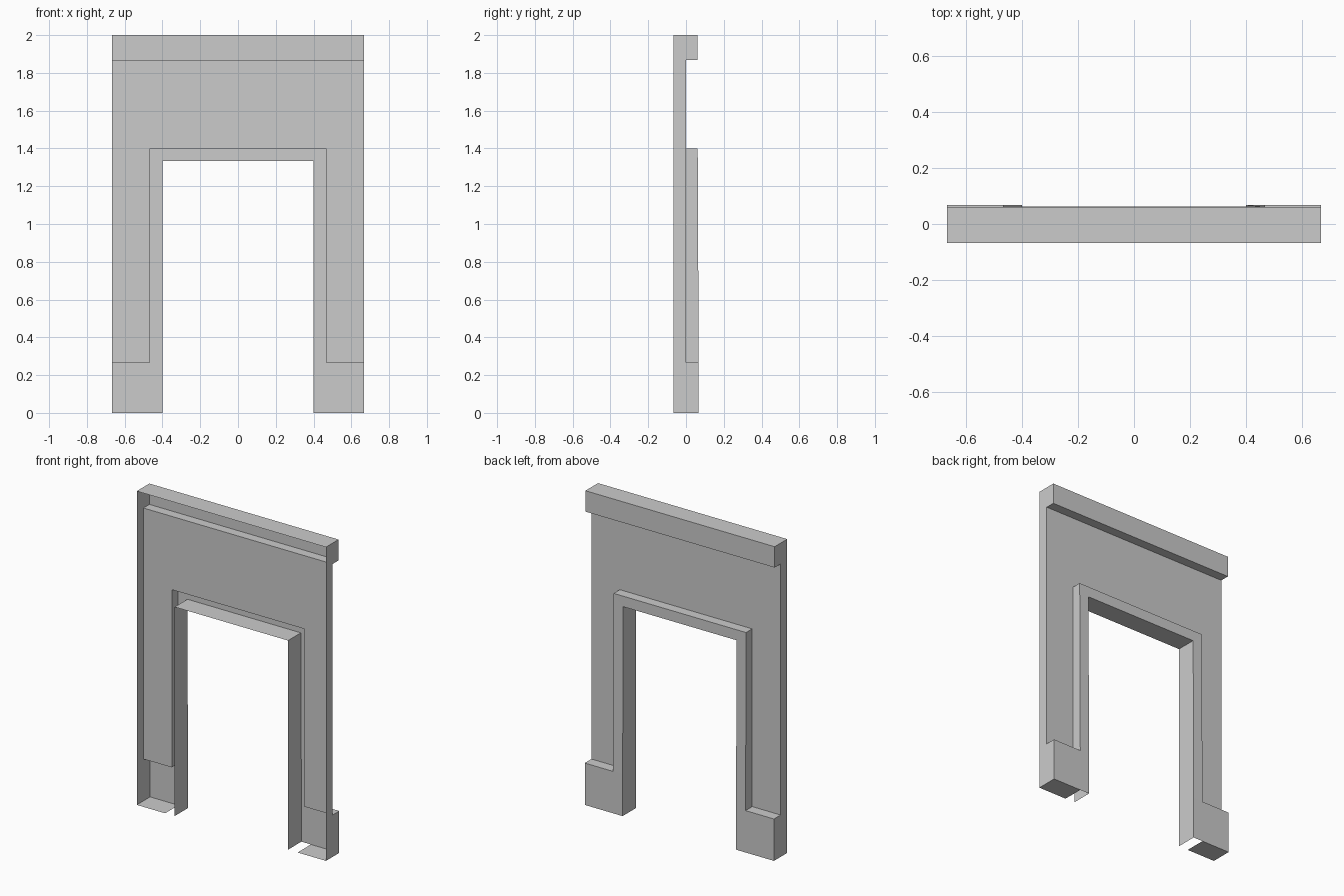
import bpy

if "Cube" in bpy.data.objects:
    bpy.data.objects.remove(bpy.data.objects["Cube"])

HW, OUT, INN = 0.667, 0.467, 0.40      # half width, trim outer edge, opening edge
FRONT, DEEP = -0.067, 0.067            # open front edge, plinth depth
BAND, TRIM = 0.06, 0.062               # top band depth, trim depth at its head
Z_PLINTH, Z_OPEN, Z_TRIM, Z_BAND, Z_TOP = 0.267, 1.333, 1.40, 1.867, 2.0


def make(name, verts, faces):
    mesh = bpy.data.meshes.new(name)
    mesh.from_pydata(verts, [], faces)
    mesh.update()
    obj = bpy.data.objects.new(name, mesh)
    bpy.context.collection.objects.link(obj)
    return obj


def loft(name, rows, skip=()):
    """Sheet of quads between consecutive rows of points."""
    n = len(rows[0])
    faces = [(i * n + j, (i + 1) * n + j, (i + 1) * n + j + 1, i * n + j + 1)
             for i in range(len(rows) - 1) for j in range(n - 1)
             if (i, j) not in skip]
    return make(name, [p for r in rows for p in r], faces)


def extrude_x(name, profile, x0, x1):
    """Sweep an open (y, z) profile along x."""
    return loft(name, [[(x, *p) for x in (x0, x1)] for p in profile])


# Profiles run from the bottom, up the back, to the front of the top
upper = [(0, Z_BAND), (BAND, Z_BAND), (BAND, Z_TOP), (FRONT, Z_TOP)]
leg = [(FRONT, 0), (DEEP, 0), (DEEP, Z_PLINTH), (0, Z_PLINTH)] + upper

# Wall above the opening, with the projecting top band
extrude_x("header_wall", [(0, Z_TRIM)] + upper, -OUT, OUT)

# Side walls with plinths, closed on the outer end and open at the front
for side, s in (("left", -1), ("right", 1)):
    x0, x1 = sorted((s * OUT, s * HW))
    extrude_x(f"{side}_side_wall", leg, x0, x1)
    ring = list(range(len(leg)))
    make(f"{side}_end_wall", [(s * HW, *p) for p in leg],
         [ring if s > 0 else ring[::-1]])


# Door trim: outer return, face and deep jamb, following the opening
def station(s, z_out, z_in, y):
    return [(s * OUT, 0, z_out), (s * OUT, y, z_out),
            (s * INN, y, z_in), (s * INN, FRONT, z_in)]


levels = [(0, 0, DEEP), (Z_PLINTH, Z_PLINTH, DEEP), (Z_TRIM, Z_OPEN, TRIM)]
rows = [station(-1, *l) for l in levels] + [station(1, *l) for l in levels[::-1]]
loft("door_trim", rows, skip={(0, 0), (4, 0)})
